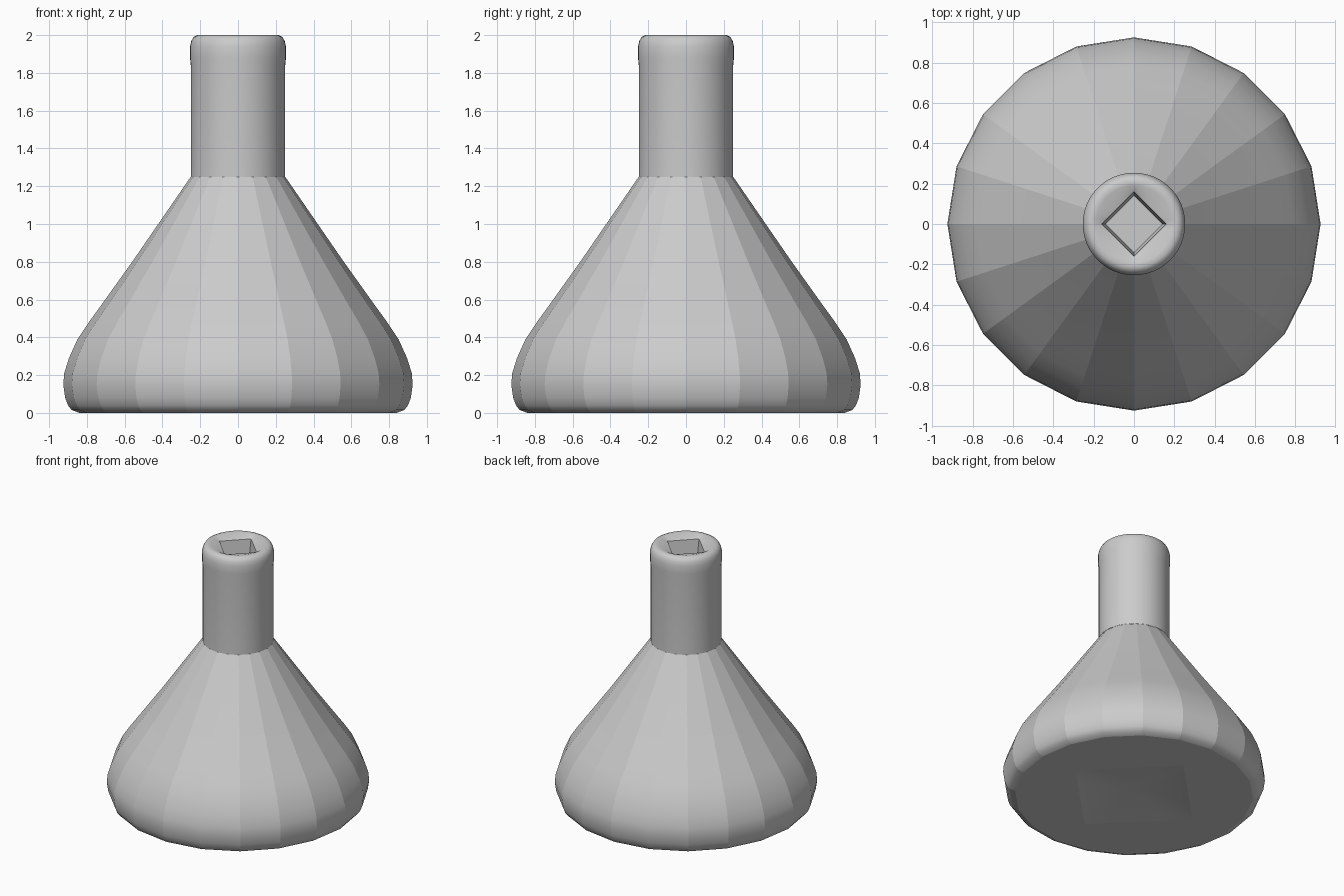
import bpy
import bmesh
from math import cos, sin, pi

if "Cube" in bpy.data.objects:
    bpy.data.objects.remove(bpy.data.objects["Cube"])


def circle(r, z, n):
    return [(r * cos(2 * pi * i / n), r * sin(2 * pi * i / n), z) for i in range(n)]


def diamond(r, z, n):
    # n points spread along a four-cornered outline with corners on the axes
    pts = []
    for i in range(n):
        a = 2 * pi * i / n
        k = r / (abs(cos(a)) + abs(sin(a)))
        pts.append((k * cos(a), k * sin(a), z))
    return pts


def loft(name, rings, sharp_rings=(), facets=False, end_point=None):
    """Skin a stack of equal-sized rings; optionally close the end on a point."""
    bm = bmesh.new()
    vs = [[bm.verts.new(p) for p in ring] for ring in rings]
    n = len(vs[0])
    for a, b in zip(vs, vs[1:]):
        for i in range(n):
            j = (i + 1) % n
            bm.faces.new((a[i], b[i], b[j], a[j]))
    if end_point:
        tip = bm.verts.new(end_point)
        for i in range(n):
            bm.faces.new((vs[-1][i], tip, vs[-1][(i + 1) % n]))
    for f in bm.faces:
        f.smooth = True
    for k in sharp_rings:
        for i in range(n):
            bm.edges.get((vs[k][i], vs[k][(i + 1) % n])).smooth = False
    if facets:
        for a, b in zip(vs, vs[1:]):
            for i in range(n):
                bm.edges.get((a[i], b[i])).smooth = False
    me = bpy.data.meshes.new(name)
    bm.to_mesh(me)
    bm.free()
    ob = bpy.data.objects.new(name, me)
    bpy.context.collection.objects.link(ob)
    return ob


# Conical body: 20 flat sides, rounded foot, shallow pointed recess underneath
N = 20
profile = [(0.25, 1.25), (0.56, 0.80), (0.71, 0.59), (0.79, 0.48), (0.85, 0.39),
           (0.895, 0.29), (0.92, 0.21), (0.925, 0.15), (0.915, 0.08),
           (0.90, 0.04), (0.88, 0.015), (0.84, 0.0)]
rings = [circle(r, z, N) for r, z in profile] + [diamond(0.54, 0.0, N)]
loft("flask_body", rings, sharp_rings=(len(profile) - 1, len(profile)),
     facets=True, end_point=(0, 0, 0.06))

# Round neck with a soft rim that dips into a diamond-shaped mouth
M = 48
neck = [(0.25, 1.25), (0.25, 1.84), (0.254, 1.88), (0.254, 1.94), (0.247, 1.97),
        (0.235, 1.99), (0.215, 2.0), (0.19, 1.998)]
rings = [circle(r, z, M) for r, z in neck] + [diamond(0.16, 1.975, M)]
loft("flask_neck", rings, sharp_rings=(len(neck),))

# Four-sided inner cavity seen through the mouth
cavity = [(0.16, 1.975), (0.14, 1.85), (0.14, 1.2), (0.52, 0.45), (0.54, 0.1)]
inner = loft("inner_cavity", [diamond(r, z, 4) for r, z in cavity], end_point=(0, 0, 0.1))
for p in inner.data.polygons:
    p.use_smooth = False
